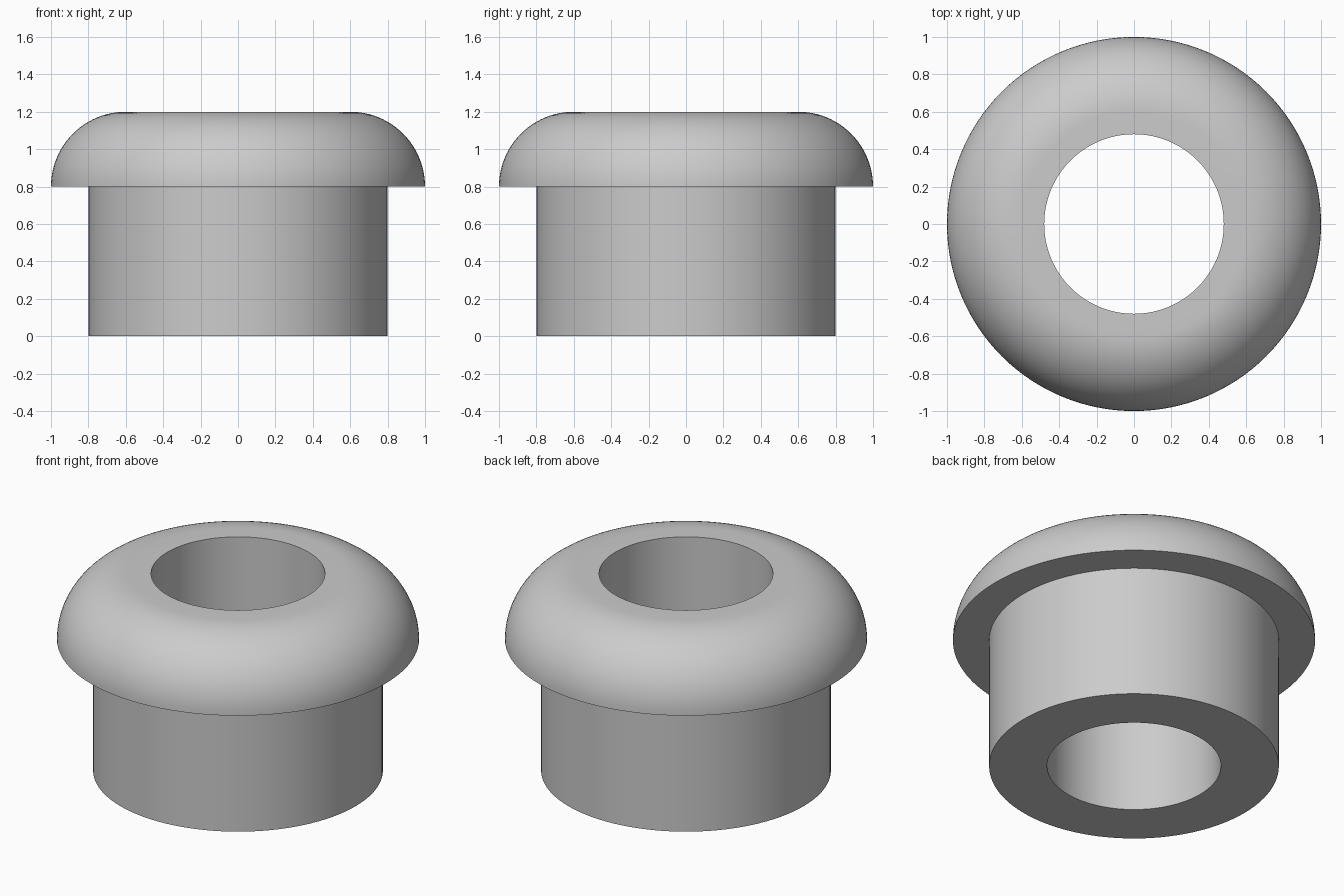
import bpy
import bmesh
import math
from mathutils import Vector

cube = bpy.data.objects.get("Cube")
if cube:
    bpy.data.objects.remove(cube, do_unlink=True)

SEGMENTS = 128
ARC_STEPS = 24
BORE, SLEEVE, ROUND, FLANGE_Z = 0.48, 0.8, 0.4, 0.8

grey = bpy.data.materials.new("light grey")
grey.use_nodes = True
colour = (0.6, 0.6, 0.6, 1)
grey.diffuse_color = colour
grey.node_tree.nodes["Principled BSDF"].inputs["Base Color"].default_value = colour

# Closed cross-section: bore, sleeve, flange underside, rounded shoulder, flat top
profile = [(BORE, 0), (SLEEVE, 0), (SLEEVE, FLANGE_Z)]
for i in range(ARC_STEPS + 1):
    a = math.pi / 2 * i / ARC_STEPS
    profile.append((1 - ROUND + ROUND * math.cos(a), FLANGE_Z + ROUND * math.sin(a)))
profile.append((BORE, FLANGE_Z + ROUND))

# Revolve the section around the vertical axis
bm = bmesh.new()
verts = [bm.verts.new((r, 0, z)) for r, z in profile]
edges = [bm.edges.new((v, verts[(i + 1) % len(verts)])) for i, v in enumerate(verts)]
bmesh.ops.spin(bm, geom=verts + edges, cent=Vector(), axis=Vector((0, 0, 1)),
               angle=2 * math.pi, steps=SEGMENTS, use_merge=True)
bmesh.ops.remove_doubles(bm, verts=bm.verts[:], dist=0.0001)
bmesh.ops.recalc_face_normals(bm, faces=bm.faces[:])

mesh = bpy.data.meshes.new("flanged_bushing")
bm.to_mesh(mesh)
bm.free()
mesh.materials.append(grey)
bushing = bpy.data.objects.new("flanged_bushing", mesh)
bpy.context.collection.objects.link(bushing)

# Smooth curved walls, crisp rims
bpy.ops.object.select_all(action="DESELECT")
bushing.select_set(True)
bpy.context.view_layer.objects.active = bushing
bpy.ops.object.shade_smooth_by_angle(angle=math.radians(30))
